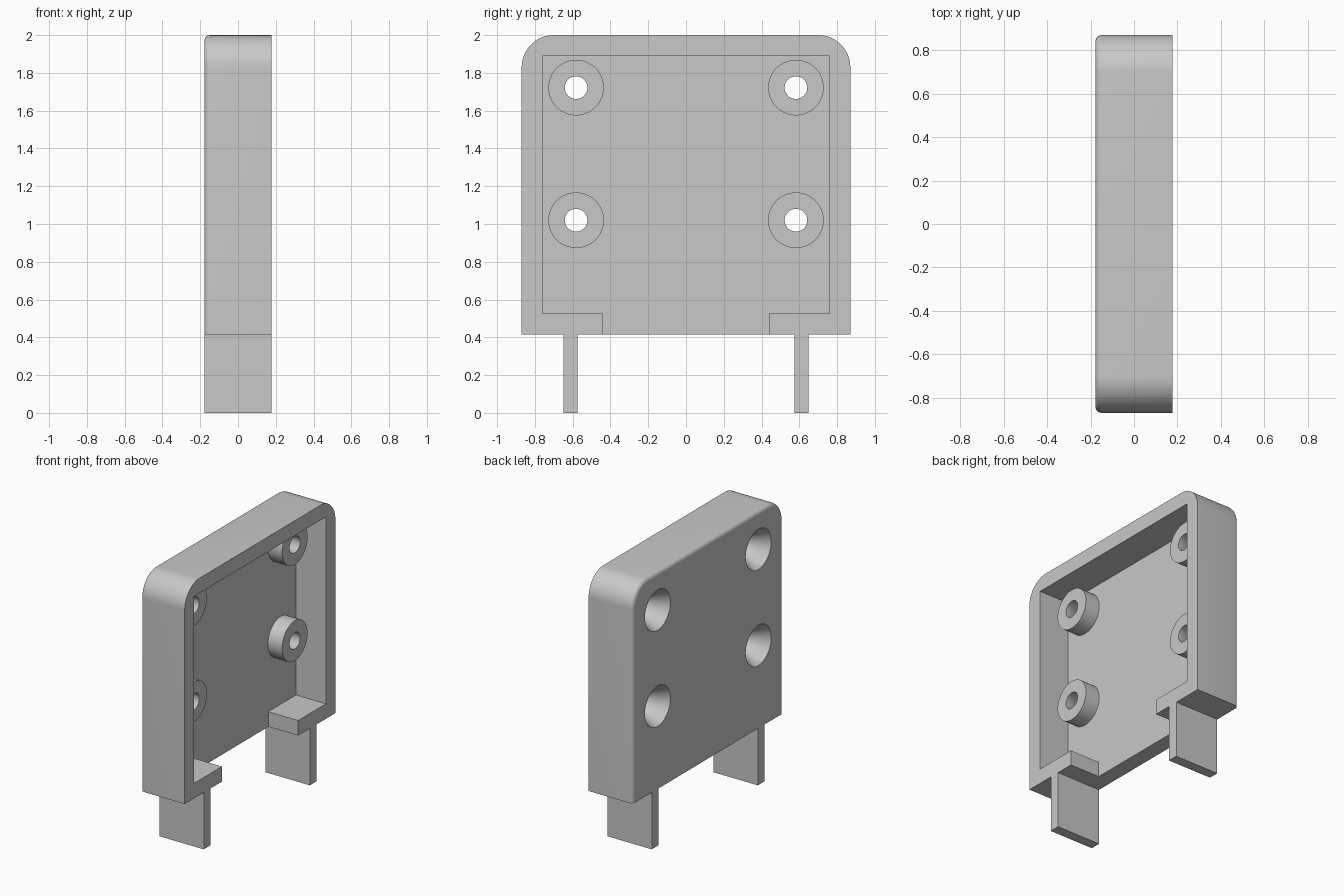
import bpy, bmesh
from math import sin, cos, pi, radians
from mathutils import Matrix

cube = bpy.data.objects.get("Cube")
if cube:
    bpy.data.objects.remove(cube, do_unlink=True)

grey = bpy.data.materials.new("plain_grey")
grey.use_nodes = True
colour = (0.58, 0.58, 0.58, 1)
grey.diffuse_color = colour
grey.node_tree.nodes["Principled BSDF"].inputs["Base Color"].default_value = colour

X = 0.178                    # half depth
W, BOTTOM, TOP = 0.87, 0.415, 2.0
FLOOR = -0.063               # inner face of the back plate
BOSS_R, HOLE_R, BOSS_END = 0.147, 0.06, 0.052
HOLES = [(s * 0.582, z) for s in (-1, 1) for z in (1.02, 1.722)]


def finish(name, bm, smooth=True):
    bmesh.ops.recalc_face_normals(bm, faces=bm.faces)
    mesh = bpy.data.meshes.new(name)
    bm.to_mesh(mesh)
    bm.free()
    mesh.materials.append(grey)
    ob = bpy.data.objects.new(name, mesh)
    bpy.context.collection.objects.link(ob)
    if smooth:
        shade(ob)
    return ob


def activate(ob):
    bpy.ops.object.select_all(action='DESELECT')
    ob.select_set(True)
    bpy.context.view_layer.objects.active = ob


def shade(ob):
    activate(ob)
    bpy.ops.object.shade_smooth_by_angle(angle=radians(30))


def prism(points, x0, x1):
    """Extrude a closed (y, z) outline from x0 to x1."""
    bm = bmesh.new()
    face = bm.faces.new([bm.verts.new((x0, y, z)) for y, z in points])
    geom = bmesh.ops.extrude_face_region(bm, geom=[face])["geom"]
    moved = [v for v in geom if isinstance(v, bmesh.types.BMVert)]
    bmesh.ops.translate(bm, verts=moved, vec=(x1 - x0, 0, 0))
    return bm


def circle(y, z, r, n=64):
    return [(y + r * cos(2 * pi * i / n), z + r * sin(2 * pi * i / n)) for i in range(n)]


def cut(ob, bm):
    cutter = finish("cutter", bm, False)
    cutter.hide_render = True
    mod = ob.modifiers.new("cut", 'BOOLEAN')
    mod.operation, mod.solver, mod.object = 'DIFFERENCE', 'EXACT', cutter
    activate(ob)
    bpy.ops.object.modifier_apply(modifier=mod.name)
    bpy.data.objects.remove(cutter, do_unlink=True)


# Housing: rounded top corners, softened edge around the closed side
R, N = 0.17, 16
arc = [(W - R + R * cos(pi / 2 * i / N), TOP - R + R * sin(pi / 2 * i / N)) for i in range(N + 1)]
outline = [(W, BOTTOM)] + arc + [(-y, z) for y, z in reversed(arc)] + [(-W, BOTTOM)]
bm = prism(outline, -X, X)
rim = [e for e in bm.edges
       if all(v.co.x < -X + 1e-4 for v in e.verts)
       and any(v.co.z > BOTTOM + 1e-4 for v in e.verts)]
bmesh.ops.bevel(bm, geom=rim, offset=0.03, segments=5, profile=0.5, affect='EDGES')
housing = finish("housing", bm, False)

# Cavity open at the +x side and between the two bottom lips
half = [(0.44, 0.2), (0.44, 0.525), (0.76, 0.525), (0.76, 1.89)]
cut(housing, prism(half + [(-y, z) for y, z in reversed(half)], FLOOR, 0.4))

# Openings that receive the screw bosses
for y, z in HOLES:
    cut(housing, prism(circle(y, z, BOSS_R), -0.4, 0.0))
shade(housing)

# Screw bosses: turned sleeves with a countersunk bore
section = [(BOSS_R, -X), (BOSS_R, BOSS_END), (HOLE_R, BOSS_END), (HOLE_R, -X + 0.17)]
for k, (y, z) in enumerate(HOLES):
    bm = bmesh.new()
    rings = [[bm.verts.new((x, *p)) for p in circle(y, z, r)] for r, x in section]
    for a, b in zip(rings, rings[1:] + rings[:1]):
        for i in range(len(a)):
            j = (i + 1) % len(a)
            bm.faces.new((a[i], a[j], b[j], b[i]))
    finish(f"screw_boss_{k + 1}", bm)

# Flat legs under the housing
for side, s in (("front", -1), ("back", 1)):
    bm = bmesh.new()
    bmesh.ops.create_cube(bm, size=1, matrix=Matrix.Translation((0, s * 0.612, BOTTOM / 2))
                          @ Matrix.Diagonal((2 * X, 0.075, BOTTOM, 1)))
    finish(f"{side}_leg", bm, False)
